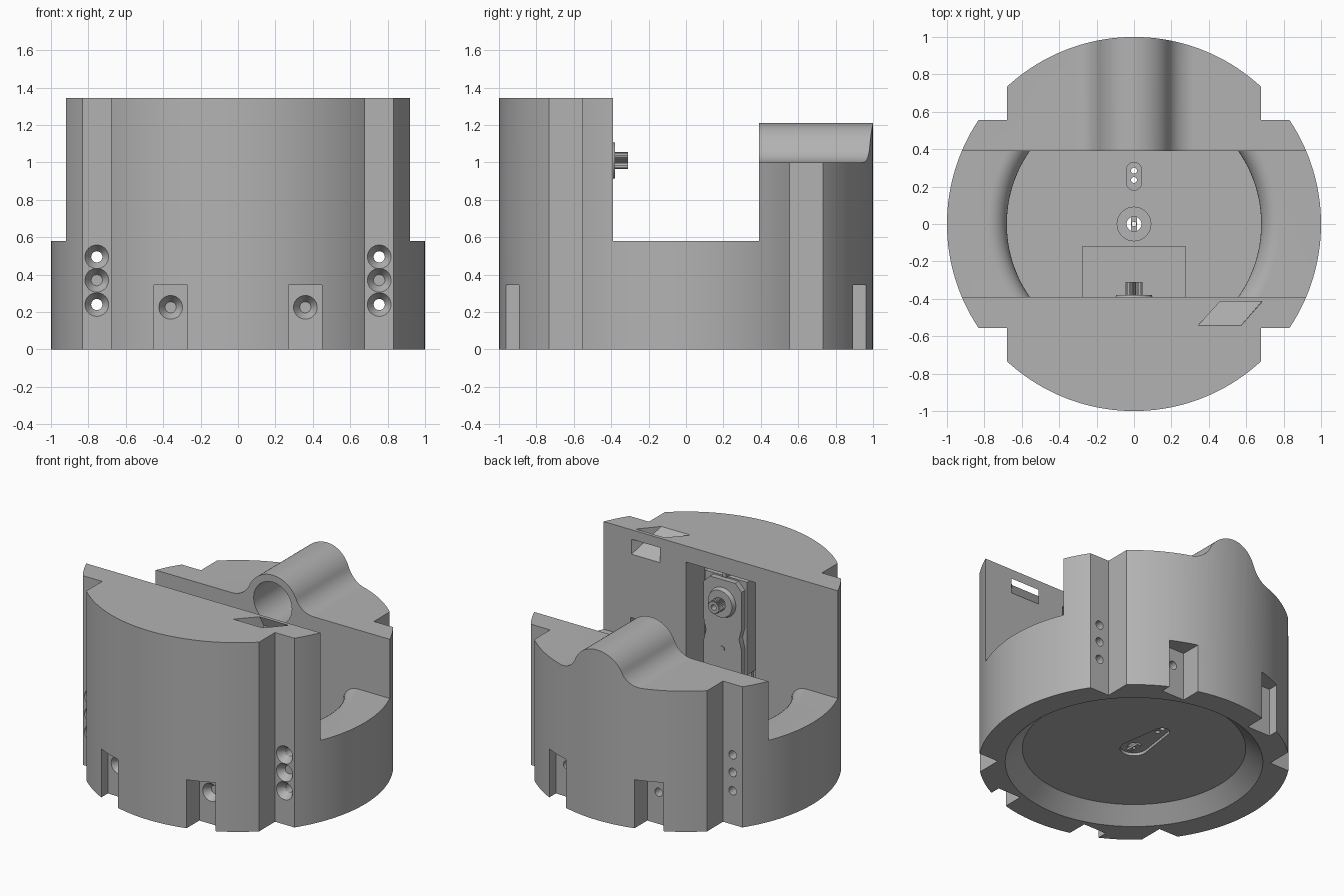
import bpy, bmesh, math
from mathutils import Vector, Matrix

if "Cube" in bpy.data.objects:
    bpy.data.objects.remove(bpy.data.objects["Cube"], do_unlink=True)

grey = bpy.data.materials.new("plain grey")
grey.use_nodes = True
grey.diffuse_color = (0.45, 0.45, 0.45, 1)
grey.node_tree.nodes["Principled BSDF"].inputs["Base Color"].default_value = (0.45, 0.45, 0.45, 1)


def finish(name, bm):
    bmesh.ops.recalc_face_normals(bm, faces=bm.faces)
    mesh = bpy.data.meshes.new(name)
    bm.to_mesh(mesh)
    bm.free()
    mesh.materials.append(grey)
    obj = bpy.data.objects.new(name, mesh)
    bpy.context.collection.objects.link(obj)
    return obj


def box(name, low, high):
    bm = bmesh.new()
    bmesh.ops.create_cube(bm, size=1)
    low, high = Vector(low), Vector(high)
    for v in bm.verts:
        v.co = (low + high) / 2 + v.co * (high - low)
    return finish(name, bm)


def rod(name, start, end, r1, r2=None, sides=32):
    """Cylinder or cone between two points."""
    start, end = Vector(start), Vector(end)
    d = end - start
    bm = bmesh.new()
    bmesh.ops.create_cone(bm, cap_ends=True, segments=sides, radius1=r1,
                          radius2=r1 if r2 is None else r2, depth=d.length,
                          matrix=Matrix.Translation((start + end) / 2)
                          @ d.to_track_quat('Z', 'Y').to_matrix().to_4x4())
    return finish(name, bm)


def prism(name, outline, a, b, axis):
    """Outline of (x, y) pairs along z, or of (x, z) pairs along y."""
    bm = bmesh.new()
    place = (lambda p, t: (p[0], p[1], t)) if axis == 'z' else (lambda p, t: (p[0], t, p[1]))
    face = bm.faces.new([bm.verts.new(place(p, a)) for p in outline])
    grown = bmesh.ops.extrude_face_region(bm, geom=[face])["geom"]
    step = Vector(place((0, 0), b - a))
    for v in grown:
        if isinstance(v, bmesh.types.BMVert):
            v.co += step
    return finish(name, bm)


def lathe(name, profile, sides=128):
    bm = bmesh.new()
    rings = [[bm.verts.new((r * math.cos(math.tau * i / sides), r * math.sin(math.tau * i / sides), z))
              for i in range(sides)] for r, z in profile]
    for lo, hi in zip(rings, rings[1:]):
        for i in range(sides):
            j = (i + 1) % sides
            bm.faces.new((lo[i], lo[j], hi[j], hi[i]))
    bm.faces.new(rings[0])
    bm.faces.new(rings[-1])
    return finish(name, bm)


def hull(name, points):
    bm = bmesh.new()
    for p in points:
        bm.verts.new(p)
    bmesh.ops.convex_hull(bm, input=bm.verts)
    return finish(name, bm)


def combine(obj, tool, operation='DIFFERENCE'):
    """Apply a boolean and throw the tool away."""
    mod = obj.modifiers.new("boolean", 'BOOLEAN')
    mod.operation, mod.solver, mod.object = operation, 'EXACT', tool
    bpy.context.view_layer.update()
    result = bpy.data.meshes.new_from_object(obj.evaluated_get(bpy.context.evaluated_depsgraph_get()))
    obj.modifiers.clear()
    obj.data = result
    bpy.data.objects.remove(tool, do_unlink=True)


def arc(cx, cy, r, a0, a1, n):
    return [(cx + r * math.cos(math.radians(a0 + (a1 - a0) * i / n)),
             cy + r * math.sin(math.radians(a0 + (a1 - a0) * i / n))) for i in range(n + 1)]


TOP, SADDLE, WALL, AXLE, FLOOR = 1.345, 0.58, 0.39, 1.01, 0.16

# Round body with a saddle between the front and back blocks
body = rod("body", (0, 0, 0), (0, 0, TOP), 1, sides=160)
combine(body, box("saddle_cut", (-2, -WALL, SADDLE), (2, WALL, 2)))

# Back block top: bearing ridge blended into the flat by fillets
fil = 0.15
fx = math.sqrt((0.2 + fil) ** 2 - (fil - 0.01) ** 2)
ang = math.degrees(math.atan2(fil - 0.01, fx))
right = arc(fx, 1 + fil, fil, 270, 180 + ang, 12)
left = [(-x, z) for x, z in reversed(right)]
ridge = [(2, 1)] + right + arc(0, AXLE, 0.2, ang, 180 - ang, 32)[1:-1] + left + [(-2, 1), (-2, 2), (2, 2)]
combine(body, prism("ridge_cut", ridge, WALL - 0.1, 1.2, 'y'))
combine(body, rod("bearing_bore", (0, 0.2, AXLE), (0, 0.9, AXLE), 0.15, sides=48))

# Corner notches and foot notches
for sx in (-1, 1):
    for sy in (-1, 1):
        xs, ys = sorted((0.68 * sx, 2 * sx)), sorted((0.555 * sy, 2 * sy))
        combine(body, box("corner_cut", (xs[0], ys[0], -1), (xs[1], ys[1], 2)))
        xs, ys = sorted((0.27 * sx, 0.45 * sx)), sorted((0.82 * sy, 2 * sy))
        combine(body, box("foot_cut", (xs[0], ys[0], -1), (xs[1], ys[1], 0.345)))

# Inner well with a rounded rim, kept between the two block walls
well = lathe("well", [(0.68, FLOOR)] + arc(0.78, SADDLE - 0.1, 0.1, 180, 90, 10) + [(0.78, 0.7)])
combine(well, box("well_band", (-2, -WALL, -1), (2, WALL, 2)), 'INTERSECT')
combine(body, well)

# Dished underside
combine(body, rod("dish", (0, 0, -0.02), (0, 0, 0.1), 0.852, 0.72, 128))

# Screw holes running front to back, countersunk at the front
holes = [(0.755, z, 0.555) for z in (0.24, 0.37, 0.495)] + [(0.36, 0.225, 0.82)]
for sx in (-1, 1):
    for x, z, y in holes:
        combine(body, rod("screw_hole", (sx * x, -1.1, z), (sx * x, 1.1, z), 0.03, sides=24))
        combine(body, rod("countersink", (sx * x, -y - 0.01, z), (sx * x, -y + 0.05, z), 0.07, 0.03))

# Motor pocket in the front wall, sunk a little into the floor
combine(body, box("motor_pocket", (-0.275, -0.6, 0.135), (0.275, -0.12, SADDLE - 0.05)))
combine(body, box("motor_slot", (-0.275, -0.6, 0.3), (0.275, -0.2, 1.23)))

# Sloping cable channel from the wall window to the top, and a lower window
window = [(x, -0.38, z) for x in (0.485, 0.71) for z in (1.16, 1.25)]
mouth = [(x - 0.008, y, 1.36) for x, y in ((0.34, -0.555), (0.57, -0.555), (0.69, -0.42), (0.465, -0.42))]
combine(body, hull("cable_channel", window + mouth))
combine(body, box("lower_window", (0.49, -0.5, 0.63), (0.71, -0.3, 0.72)))

# Horn pocket in the underside and fixing holes through the floor
outline = arc(0, 0, 0.09, 170, 370, 20) + arc(0, 0.28, 0.05, 10, 170, 12)
combine(body, prism("horn_pocket", outline, 0.0, 0.12, 'z'))
combine(body, rod("centre_recess", (0, 0, 0.15), (0, 0, 0.3), 0.09))
slot = arc(0, 0.22, 0.04, 180, 360, 10) + arc(0, 0.29, 0.04, 0, 180, 10)
combine(body, prism("slot_recess", slot, 0.15, 0.3, 'z'))
for y, r in ((0, 0.04), (0.235, 0.016), (0.285, 0.016)):
    combine(body, rod("floor_hole", (0, y, -0.1), (0, y, 0.4), r, sides=20))
horn_bar = box("horn_bar", (-0.015, -0.05, 0.105), (0.015, 0.05, 0.12))
combine(horn_bar, rod("horn_bar_hole", (0, 0, 0), (0, 0, 0.3), 0.012, sides=16))

# Servo motor: case, stepped lid, boss, splined shaft, ears and screws
case = box("motor_case", (-0.165, -0.6, 0.52), (0.165, -0.45, 1.18))
lid_outline = [(-0.15, 0.53), (0.15, 0.53), (0.15, 0.7), (0.13, 0.78), (0.15, 0.86),
               (0.15, 1.12), (0.1, 1.17), (-0.1, 1.17), (-0.15, 1.12), (-0.15, 0.86),
               (-0.13, 0.78), (-0.15, 0.7)]
lid = prism("motor_lid", lid_outline, -0.45, -0.41, 'y')
boss = rod("motor_boss", (0, -0.41, AXLE), (0, -0.38, AXLE), 0.105, 0.095, 40)
spline = [(math.cos(math.tau * i / 48) * (0.046 if i % 2 else 0.039),
           AXLE + math.sin(math.tau * i / 48) * (0.046 if i % 2 else 0.039)) for i in range(48)]
shaft = prism("motor_shaft", spline, -0.38, -0.31, 'y')
combine(shaft, rod("shaft_hole", (0, -0.36, AXLE), (0, -0.3, AXLE), 0.02, sides=16))
ears = [box("motor_ear_top", (-0.15, -0.55, 1.18), (0.15, -0.52, 1.228)),
        box("motor_ear_bottom", (-0.15, -0.55, 0.44), (0.15, -0.52, 0.52))]
rib = box("motor_rib", (-0.015, -0.52, 1.18), (0.015, -0.43, 1.21))
screw = rod("motor_screw", (0, -0.41, 0.68), (0, -0.404, 0.68), 0.018, sides=16)

# Smooth shading on curved walls, crisp edges elsewhere
bpy.ops.object.select_all(action='DESELECT')
for obj in [body, case, lid, boss, shaft, rib, screw] + ears:
    obj.select_set(True)
bpy.context.view_layer.objects.active = body
bpy.ops.object.shade_smooth_by_angle(angle=math.radians(25))
